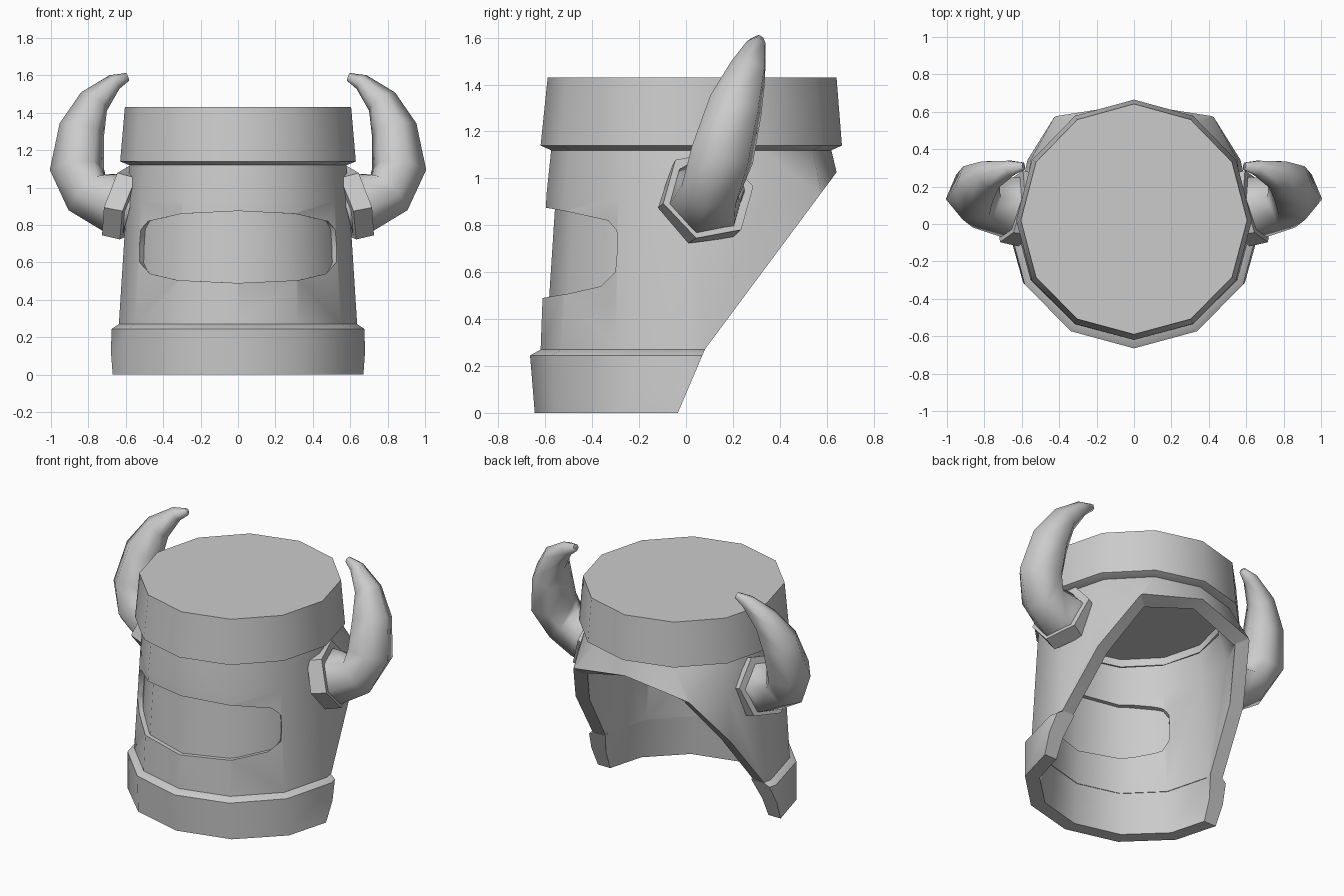
import bpy, bmesh
from math import radians, sin, cos
from mathutils import Vector

old = bpy.data.objects.get("Cube")
if old:
    bpy.data.objects.remove(old, do_unlink=True)

# One grey metal for everything
metal = bpy.data.materials.new("grey_metal")
metal.use_nodes = True
GREY = (0.6, 0.6, 0.6, 1)
metal.diffuse_color = GREY
metal.node_tree.nodes["Principled BSDF"].inputs["Base Color"].default_value = GREY

CENTRE_Y = 0.02


def loft(name, loops, caps=True, slice_plane=None):
    """Skin a series of closed loops; optionally cap them or slice a side off."""
    bm = bmesh.new()
    rows = [[bm.verts.new(p) for p in loop] for loop in loops]
    n = len(rows[0])
    for a, b in zip(rows, rows[1:]):
        for i in range(n):
            j = (i + 1) % n
            bm.faces.new((a[i], a[j], b[j], b[i]))
    if caps:
        bm.faces.new(rows[0])
        bm.faces.new(rows[-1])
    bmesh.ops.recalc_face_normals(bm, faces=bm.faces)
    if slice_plane:
        bmesh.ops.bisect_plane(bm, geom=bm.verts[:] + bm.edges[:] + bm.faces[:],
                               plane_co=slice_plane[0], plane_no=slice_plane[1],
                               clear_outer=True)
    mesh = bpy.data.meshes.new(name)
    bm.to_mesh(mesh)
    bm.free()
    mesh.materials.append(metal)
    obj = bpy.data.objects.new(name, mesh)
    bpy.context.collection.objects.link(obj)
    return obj


def activate(obj):
    bpy.ops.object.select_all(action='DESELECT')
    obj.select_set(True)
    bpy.context.view_layer.objects.active = obj


def smooth(obj, degrees):
    activate(obj)
    bpy.ops.object.shade_smooth_by_angle(angle=radians(degrees))


def cut(obj, cutter):
    mod = obj.modifiers.new("cut", 'BOOLEAN')
    mod.operation = 'DIFFERENCE'
    mod.solver = 'EXACT'
    mod.object = cutter
    activate(obj)
    bpy.ops.object.modifier_apply(modifier=mod.name)
    bpy.data.objects.remove(cutter, do_unlink=True)


def wall_point(deg, z, rx, front, back):
    a = radians(deg)
    ry = back if sin(a) > 0 else front
    return Vector((rx * cos(a), CENTRE_Y + ry * sin(a), z))


def wall_ring(z, rx, front, back, flare=0):
    ring = [wall_point(d, z, rx, front, back) for d in range(0, 360, 30)]
    # widened corners of the neck guard
    for i, amount in ((1, 0.3), (2, 1), (4, -1), (5, -0.3)):
        ring[i].x += amount * flare
    return ring


# Crown with its overhanging brim and the ceiling inside
crown = loft("crown", [wall_ring(*r) for r in (
    (1.43, 0.605, 0.61, 0.622),
    (1.14, 0.63, 0.64, 0.645),
    (1.12, 0.58, 0.595, 0.60),
    (1.12, 0.50, 0.51, 0.52),
    (1.17, 0.50, 0.51, 0.52))])
smooth(crown, 46)

# Wall sheet, sliced at a slant behind, then thickened inward
wall = loft("helmet_wall", [wall_ring(*r) for r in (
    (1.12, 0.58, 0.595, 0.60),
    (0.93, 0.595, 0.615, 0.645, 0.125),
    (0.27, 0.637, 0.64, 0.645, 0.125))],
    caps=False, slice_plane=((0, 0.08, 0.27), (0, 0.76, -0.565)))
thick = wall.modifiers.new("thickness", 'SOLIDIFY')
thick.thickness = 0.088
thick.offset = -1
thick.use_even_offset = True
activate(wall)
bpy.ops.object.modifier_apply(modifier=thick.name)

# Rounded face window, its ends narrowing inward
half = ((0, 0.875), (0.3, 0.86), (0.48, 0.82), (0.525, 0.77), (0.532, 0.69),
        (0.525, 0.60), (0.47, 0.54), (0.32, 0.505), (0, 0.49))
outline = list(half) + [(-x, z) for x, z in half[-2:0:-1]]
cut(wall, loft("window_cutter", [[(x * s, y, z) for x, z in outline]
                                 for y, s in ((-1, 1.02), (-0.3, 1), (-0.15, 0.76))]))
smooth(wall, 46)

# Bottom band, sliced off behind at a steeper slant
band = loft("bottom_band", [wall_ring(*r) for r in (
    (0.27, 0.55, 0.553, 0.56),
    (0.27, 0.637, 0.64, 0.645),
    (0.245, 0.675, 0.685, 0.68),
    (0.0, 0.685, 0.665, 0.68),
    (0.0, 0.595, 0.575, 0.59),
    (0.27, 0.55, 0.553, 0.56))], caps=False)
activate(band)
weld = band.modifiers.new("weld", 'WELD')
bpy.ops.object.modifier_apply(modifier=weld.name)
wedge = ((-0.12, -0.2), (0.17, 0.48), (1, 0.48), (1, -0.2))
cut(band, loft("band_cutter", [[(x, y, z) for y, z in wedge] for x in (-1, 1)]))
smooth(band, 42)

# Curved panel set back in the window
panel = loft("window_panel", [[wall_point(d, z, r, r + 0.015, r) for z, r in (
    (0.93, 0.56), (0.44, 0.592), (0.44, 0.567), (0.93, 0.535))]
    for d in range(180, 361, 30)])
smooth(panel, 40)


def hex_sweep(name, path, side):
    """Six-sided, slowly twisting tube through (centre, radius) stations."""
    pts = [Vector(p) for p, r in path]
    loops = []
    for i, (p, r) in enumerate(path):
        t = (pts[min(i + 1, len(pts) - 1)] - pts[max(i - 1, 0)]).normalized()
        u = Vector((0, 1, 0))
        u = (u - t * u.dot(t)).normalized()
        v = t.cross(u)
        ring = [pts[i] + r * (cos(a) * u + sin(a) * v)
                for a in (radians(12 + 3 * i + 60 * k) for k in range(6))]
        loops.append([(side * q.x, q.y, q.z) for q in ring])
    return loft(name, loops)


COLLAR = (((0.56, 0.07, 0.90), 0.20), ((0.655, 0.095, 0.93), 0.205))
HORN = (((0.58, 0.09, 0.90), 0.165), ((0.67, 0.088, 0.922), 0.168),
        ((0.808, 0.11, 0.975), 0.14), ((0.862, 0.155, 1.10), 0.146),
        ((0.835, 0.212, 1.31), 0.124), ((0.77, 0.265, 1.46), 0.085),
        ((0.66, 0.30, 1.565), 0.045), ((0.59, 0.31, 1.592), 0.022))

for label, side in (("left", 1), ("right", -1)):
    hex_sweep(label + "_horn_collar", COLLAR, side)
    smooth(hex_sweep(label + "_horn", HORN, side), 75)
